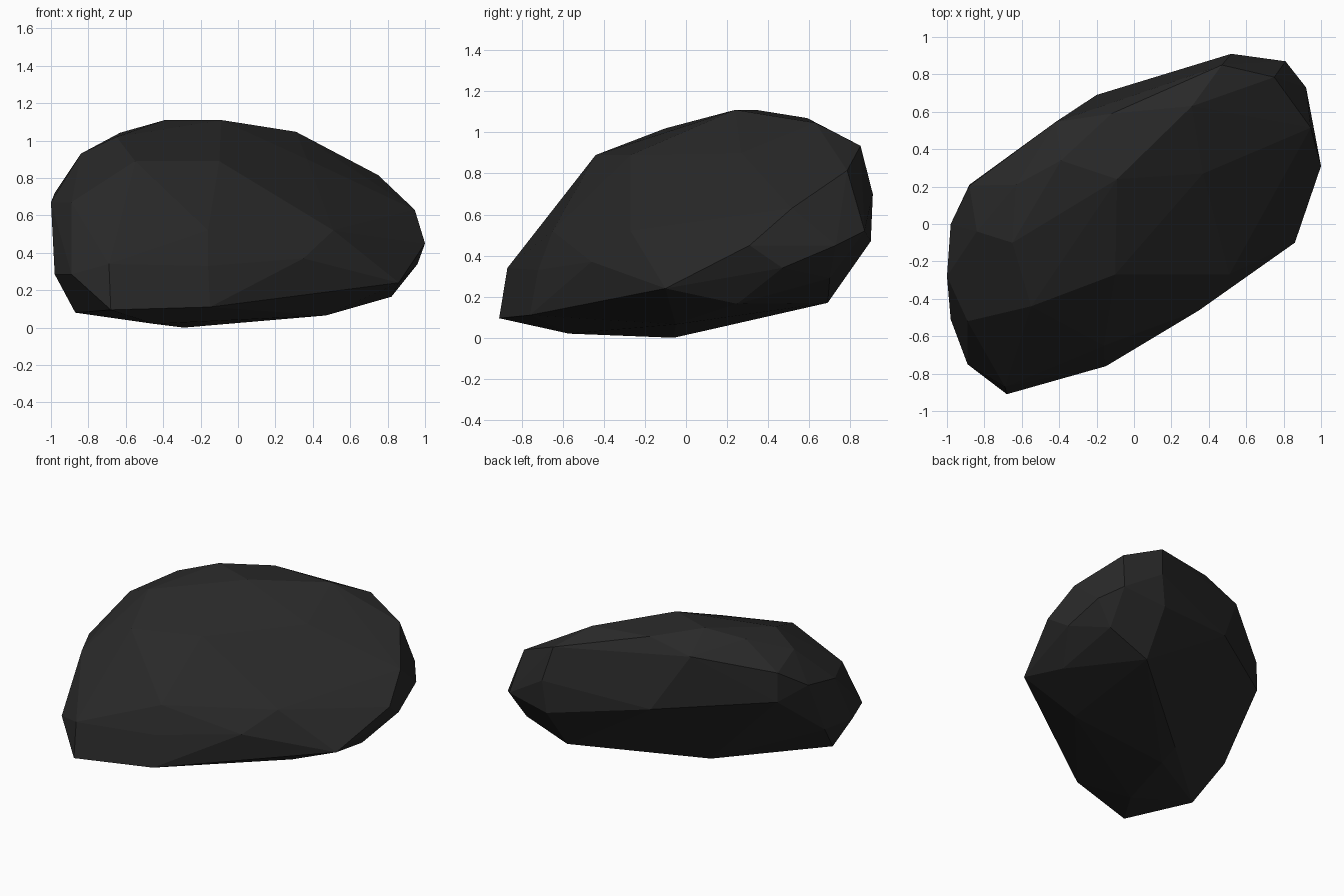
import bpy, bmesh

# Stone: corner points grouped by height, wrapped in one faceted convex skin
underside = [(-.29, -.06, 0), (-.27, .10, .036), (-.45, -.57, .02), (.47, -.05, .065),
             (-.87, -.44, .08), (-.68, -.91, .095), (-.15, -.76, .11), (.82, .25, .165),
             (.47, .69, .17), (.86, -.10, .24)]
lower_band = [(-.98, -.51, .285), (-.89, -.75, .285), (-.96, -.22, .31), (-.69, -.87, .34),
              (-.16, -.72, .33), (.35, -.46, .37), (.79, .70, .29), (.96, .47, .34),
              (1.0, .31, .45), (.92, .73, .45), (.49, .90, .47)]
middle_band = [(.81, .87, .52), (.51, -.27, .52), (-.16, -.65, .52), (-.20, .69, .60),
               (.945, .515, .63), (-.88, .21, .65), (-.89, -.52, .67), (-1.0, -.28, .67),
               (.52, .91, .70), (-.98, 0, .72)]
upper_band = [(-.88, .205, .86), (.75, .785, .815), (-.55, -.44, .89), (-.10, -.27, .89),
              (.37, .27, .90), (-.42, .545, .985), (-.84, -.04, .93), (.47, .85, .935)]
crown = [(-.65, -.10, 1.02), (-.63, .21, 1.042), (.31, .63, 1.047), (-.12, .59, 1.07),
         (-.09, .24, 1.11), (-.39, .34, 1.11)]

bm = bmesh.new()
for band in (underside, lower_band, middle_band, upper_band, crown):
    for p in band:
        bm.verts.new(p)
hull = bmesh.ops.convex_hull(bm, input=bm.verts[:])
loose = {v for v in hull["geom_interior"] + hull["geom_unused"]
         if isinstance(v, bmesh.types.BMVert)}
bmesh.ops.delete(bm, geom=list(loose), context="VERTS")
bmesh.ops.recalc_face_normals(bm, faces=bm.faces[:])

mesh = bpy.data.meshes.new("stone")
bm.to_mesh(mesh)
bm.free()
stone = bpy.data.objects.new("stone", mesh)
bpy.context.collection.objects.link(stone)

# Dark charcoal colour
charcoal = bpy.data.materials.new("charcoal")
charcoal.diffuse_color = (.022, .022, .022, 1)
mesh.materials.append(charcoal)
